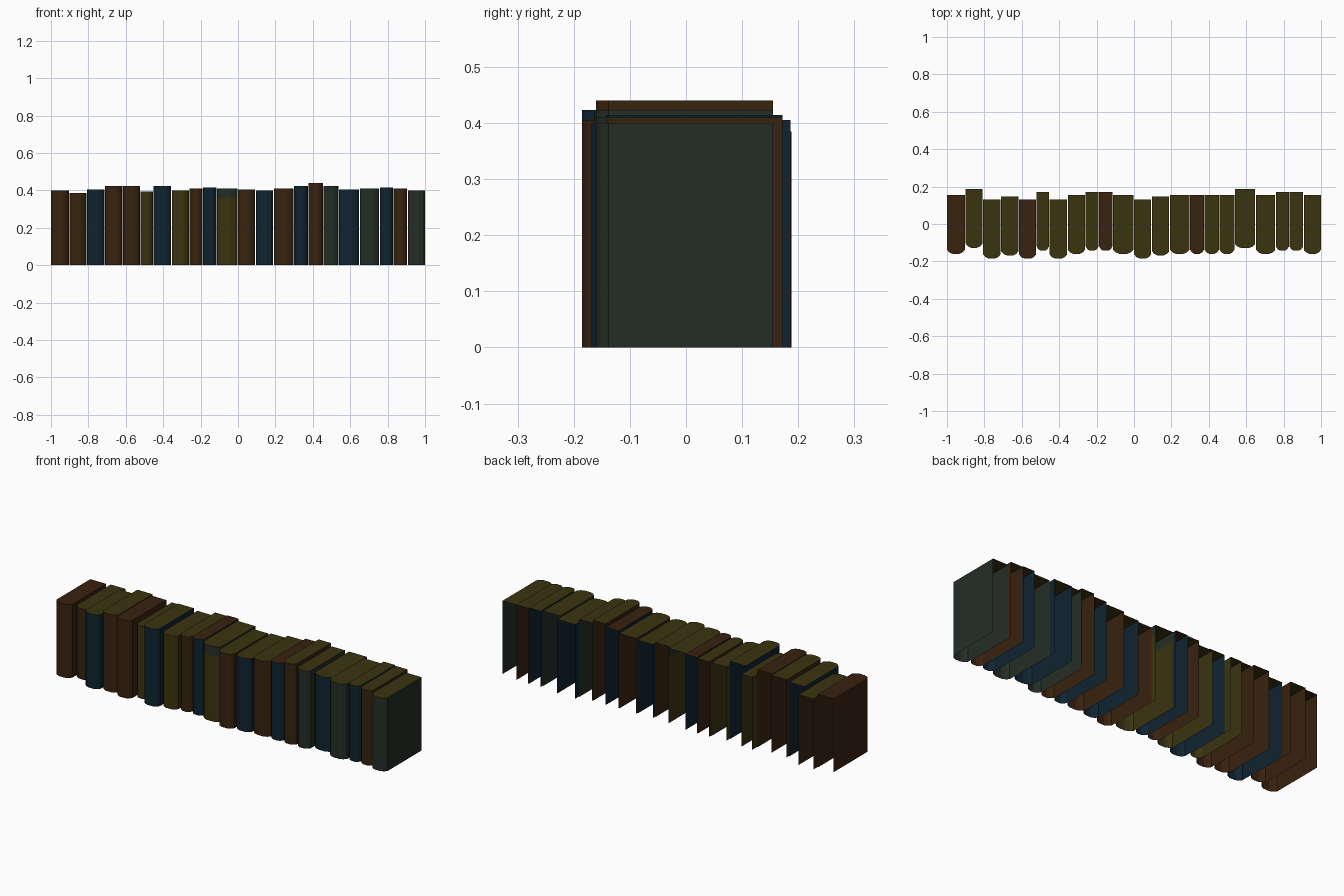
import bpy, bmesh

if "Cube" in bpy.data.objects:
    bpy.data.objects.remove(bpy.data.objects["Cube"])


def make_mat(name, col):
    m = bpy.data.materials.new(name)
    m.diffuse_color = (*col, 1.0)
    m.use_nodes = True
    m.node_tree.nodes["Principled BSDF"].inputs["Base Color"].default_value = m.diffuse_color
    return m


MATS = {
    "brown": make_mat("brown leather", (0.040, 0.016, 0.0048)),
    "blue": make_mat("navy cloth", (0.0048, 0.0176, 0.031)),
    "green": make_mat("grey green cloth", (0.0176, 0.0270, 0.0190)),
    "olive": make_mat("olive paper", (0.043, 0.034, 0.0052)),
}

# right edge x, height, back y, cover colour, top colour
BOOKS = [
    (-0.904, 0.400, 0.155, "brown", "brown"),
    (-0.810, 0.385, 0.188, "brown", "olive"),
    (-0.714, 0.405, 0.130, "blue", "olive"),
    (-0.618, 0.423, 0.147, "brown", "olive"),
    (-0.524, 0.423, 0.130, "brown", "brown"),
    (-0.455, 0.395, 0.172, "olive", "olive"),
    (-0.358, 0.423, 0.130, "blue", "olive"),
    (-0.262, 0.400, 0.155, "olive", "olive"),
    (-0.190, 0.410, 0.172, "brown", "olive"),
    (-0.116, 0.414, 0.172, "blue", "brown"),
    (-0.003, 0.410, 0.155, "olive", "olive"),
    (0.092, 0.405, 0.130, "brown", "olive"),
    (0.188, 0.400, 0.147, "blue", "olive"),
    (0.296, 0.410, 0.155, "brown", "olive"),
    (0.374, 0.423, 0.155, "blue", "brown"),
    (0.454, 0.440, 0.155, "brown", "olive"),
    (0.536, 0.423, 0.155, "green", "olive"),
    (0.648, 0.405, 0.186, "blue", "olive"),
    (0.755, 0.410, 0.155, "green", "olive"),
    (0.828, 0.414, 0.172, "blue", "olive"),
    (0.904, 0.410, 0.172, "brown", "olive"),
    (1.000, 0.400, 0.155, "green", "olive"),
]
DEPTH = 0.315
GAP = 0.004


def book(i, x0, x1, h, back, cover, top, band=None):
    """Open shell: two boards, a rounded spine and a top; no back or bottom."""
    w = x1 - x0
    front = back - DEPTH
    prof = [(x0, back), (x0, front + 0.022), (x0 + 0.13 * w, front + 0.008),
            (x0 + 0.32 * w, front), (x1 - 0.32 * w, front),
            (x1 - 0.13 * w, front + 0.008), (x1, front + 0.022), (x1, back)]
    levels = [0, h] if band is None else [0, band, h]
    bm = bmesh.new()
    rings = [[bm.verts.new((x, y, z)) for x, y in prof] for z in levels]
    for k, (lo, hi) in enumerate(zip(rings, rings[1:])):
        for j in range(len(prof) - 1):
            f = bm.faces.new((lo[j], lo[j + 1], hi[j + 1], hi[j]))
            f.material_index = 2 if k == 1 else 0
    bm.faces.new(rings[-1]).material_index = 1
    me = bpy.data.meshes.new(f"book_{i}")
    bm.to_mesh(me)
    bm.free()
    for key in (cover, top, "green"):
        me.materials.append(MATS[key])
    ob = bpy.data.objects.new(f"book_{i}", me)
    bpy.context.collection.objects.link(ob)


# Row of books, left to right
left = -1.0
for i, (right, h, back, cover, top) in enumerate(BOOKS, 1):
    book(i, left, right, h, back, cover, top, 0.36 if i == 11 else None)
    left = right + GAP
